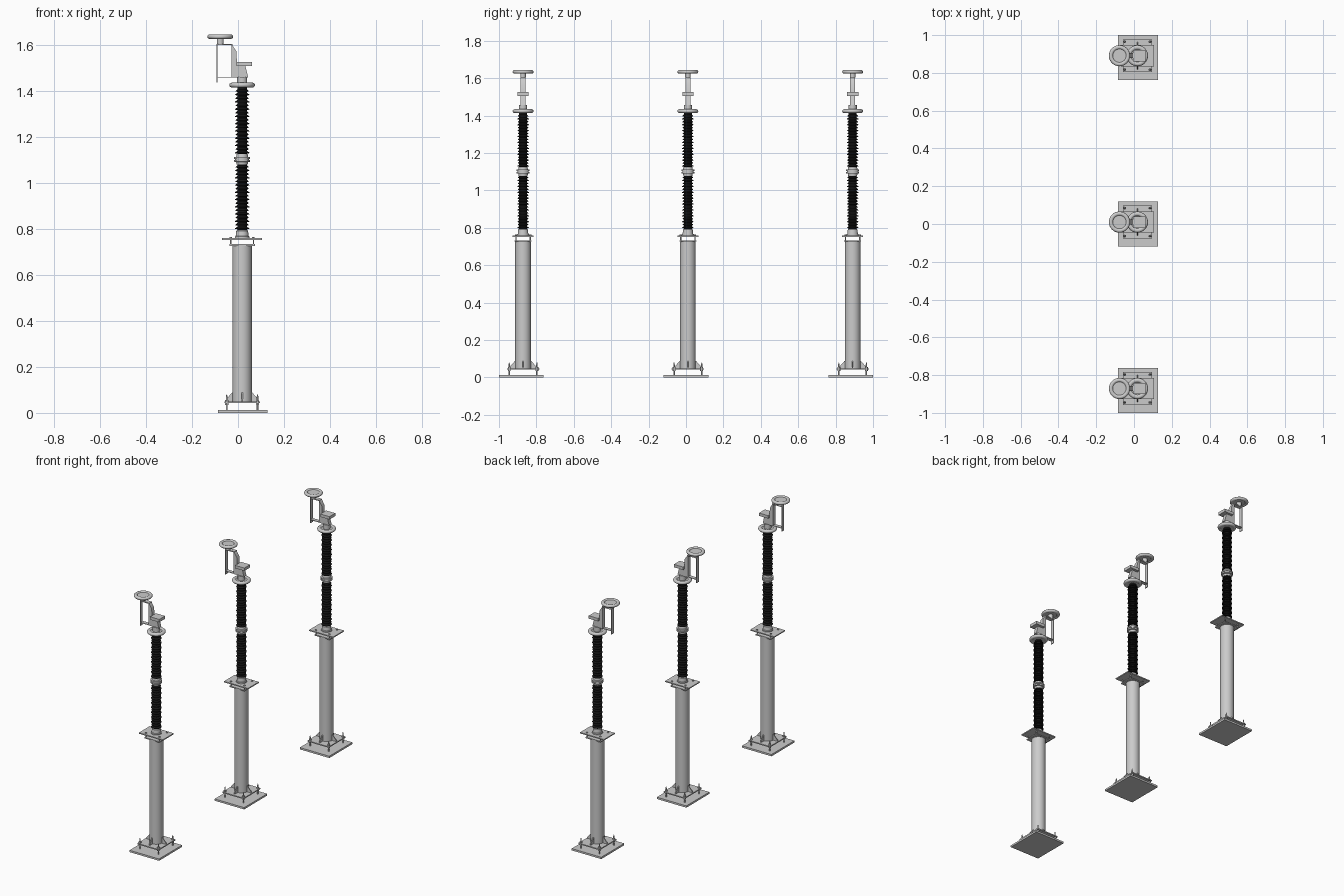
import bpy, bmesh, math
from mathutils import Matrix, Vector

if "Cube" in bpy.data.objects:
    bpy.data.objects.remove(bpy.data.objects["Cube"])

PHASES = (("left", -0.881), ("middle", 0.0), ("right", 0.881))
AXIS_X, AXIS_DY = 0.018, 0.010

black = bpy.data.materials.new("black_insulator")
black.diffuse_color = (0.008, 0.008, 0.008, 1)
black.use_nodes = True
black.node_tree.nodes["Principled BSDF"].inputs["Base Color"].default_value = black.diffuse_color


def box(bm, x0, x1, y0, y1, z0, z1):
    m = Matrix.Translation(((x0 + x1) / 2, (y0 + y1) / 2, (z0 + z1) / 2))
    m = m @ Matrix.Diagonal((x1 - x0, y1 - y0, z1 - z0, 1))
    bmesh.ops.create_cube(bm, size=1, matrix=m)


def cyl(bm, x, y, z0, z1, r, seg=32, r2=None):
    bmesh.ops.create_cone(bm, cap_ends=True, segments=seg, radius1=r,
                          radius2=r if r2 is None else r2, depth=z1 - z0,
                          matrix=Matrix.Translation((x, y, (z0 + z1) / 2)))


def lathe(bm, profile, x=0.0, seg=32, closed=False):
    """Revolve (radius, z) points about a vertical axis at x."""
    rings = [[bm.verts.new((x + r * math.cos(2 * math.pi * i / seg),
                            r * math.sin(2 * math.pi * i / seg), z))
              for i in range(seg)] for r, z in profile]
    pairs = list(zip(rings, rings[1:]))
    if closed:
        pairs.append((rings[-1], rings[0]))
    else:
        bm.faces.new(rings[0][::-1])
        bm.faces.new(rings[-1])
    for a, b in pairs:
        for i in range(seg):
            j = (i + 1) % seg
            bm.faces.new((a[i], a[j], b[j], b[i]))


def prism(bm, pts, half, angle=0.0):
    """Extrude an (x, z) outline across y, then turn it about z."""
    rot = Matrix.Rotation(angle, 3, 'Z')
    f, b = [[bm.verts.new(rot @ Vector((x, s * half, z))) for x, z in pts]
            for s in (-1, 1)]
    bm.faces.new(f)
    bm.faces.new(b[::-1])
    for i in range(len(pts)):
        j = (i + 1) % len(pts)
        bm.faces.new((f[j], f[i], b[i], b[j]))


def ring(bm, x, z, big, small, flat=1.0):
    lathe(bm, [(big + small * math.cos(a), z + flat * small * math.sin(a))
               for a in (2 * math.pi * k / 12 for k in range(12))], x, closed=True)


def part(name, build, mat=None):
    bm = bmesh.new()
    build(bm)
    bmesh.ops.recalc_face_normals(bm, faces=bm.faces)
    me = bpy.data.meshes.new(name)
    bm.to_mesh(me)
    bm.free()
    if mat:
        me.materials.append(mat)
    for n, (label, y) in enumerate(PHASES):
        ob = bpy.data.objects.new(f"{name}_{label}", me)
        ob.location = (AXIS_X, y + AXIS_DY, 0)
        bpy.context.collection.objects.link(ob)
        if n == 0:
            first = ob
    # the three posts share one mesh, so shade it once
    bpy.ops.object.select_all(action='DESELECT')
    first.select_set(True)
    bpy.context.view_layer.objects.active = first
    me.shade_smooth()
    me.set_sharp_from_angle(angle=math.radians(35))


def corners(dx, dy):
    return [(sx * dx, sy * dy) for sx in (-1, 1) for sy in (-1, 1)]


# Ground plate, slightly off the post axis
part("ground_plate", lambda bm: box(bm, -0.104, 0.110, -0.129, 0.109, 0, 0.012))


# Tubular post with foot flange, gussets and head plate
def post(bm):
    box(bm, -0.077, 0.077, -0.087, 0.087, 0.042, 0.049)
    cyl(bm, 0, 0, 0.049, 0.728, 0.042)
    for k in range(4):
        prism(bm, [(0.038, 0.049), (0.072, 0.049), (0.072, 0.056), (0.044, 0.088), (0.038, 0.088)],
              0.003, k * math.pi / 2)
    box(bm, -0.055, 0.055, -0.045, 0.045, 0.726, 0.733)


part("support_post", post)


# Anchor bolts with nuts on both sides of the flange
def anchors(bm):
    for x, y in corners(0.067, 0.074):
        cyl(bm, x, y, 0.010, 0.068, 0.004, 12)
        cyl(bm, x, y, 0.068, 0.080, 0.004, 12, 0.0015)
        cyl(bm, x, y, 0.034, 0.042, 0.008, 6)
        cyl(bm, x, y, 0.049, 0.057, 0.008, 6)


part("anchor_bolts", anchors)


# Upper mounting plate held on four studs
def mounting(bm):
    box(bm, -0.087, 0.087, -0.056, 0.056, 0.752, 0.759)
    for x, y in corners(0.049, 0.038):
        cyl(bm, x, y, 0.724, 0.764, 0.003, 10)
        cyl(bm, x, y, 0.759, 0.764, 0.006, 6)


part("mounting_plate", mounting)

part("insulator_base", lambda bm: lathe(bm, [
    (0.032, 0.759), (0.032, 0.766), (0.028, 0.768), (0.026, 0.790), (0.022, 0.794)]))


# Ribbed insulators
def sheds(z0, z1, count=18):
    pitch = (z1 - z0) / count
    prof = [(0.021, z0 - 0.006)]
    for i in range(count):
        z = z0 + i * pitch
        r = 0.031 if i % 2 == 0 else 0.028
        prof += [(0.021, z + 0.15 * pitch), (r, z + 0.25 * pitch),
                 (r, z + 0.42 * pitch), (0.021, z + 0.85 * pitch)]
    prof.append((0.021, z1 + 0.006))
    return lambda bm: lathe(bm, prof)


part("lower_insulator", sheds(0.795, 1.078), black)
part("upper_insulator", sheds(1.124, 1.408), black)

# Joint between the two insulators
part("insulator_joint", lambda bm: lathe(bm, [
    (0.024, 1.078), (0.026, 1.090), (0.035, 1.091), (0.035, 1.099), (0.030, 1.099),
    (0.030, 1.103), (0.035, 1.103), (0.035, 1.111), (0.026, 1.112), (0.024, 1.124)]))


# Grading ring, disc and neck on top of the insulator
def head(bm):
    ring(bm, 0, 1.424, 0.044, 0.012, 0.9)
    cyl(bm, 0, 0, 1.414, 1.428, 0.038)
    cyl(bm, 0, 0, 1.428, 1.458, 0.022)


part("grading_ring", head)


# Bracket: upright web, terminal pad, and thin strap frame
def bracket(bm):
    prism(bm, [(-0.047, 1.456), (0.027, 1.456), (0.013, 1.512), (-0.022, 1.512),
               (-0.025, 1.570), (-0.042, 1.597), (-0.047, 1.597)], 0.013)
    box(bm, -0.024, 0.042, -0.030, 0.030, 1.506, 1.525)


part("terminal_bracket", bracket)


def frame(bm):
    box(bm, -0.111, -0.107, -0.012, 0.012, 1.436, 1.602)
    box(bm, -0.109, -0.045, -0.012, 0.012, 1.456, 1.460)
    box(bm, -0.111, -0.042, -0.013, 0.013, 1.597, 1.603)


part("strap_frame", frame)


# Top corona ring with recessed disc and stem
def top_ring(bm):
    ring(bm, -0.095, 1.634, 0.045, 0.011, 0.9)
    cyl(bm, -0.095, 0, 1.628, 1.638, 0.038)
    cyl(bm, -0.095, 0, 1.603, 1.628, 0.015)


part("top_ring", top_ring)
